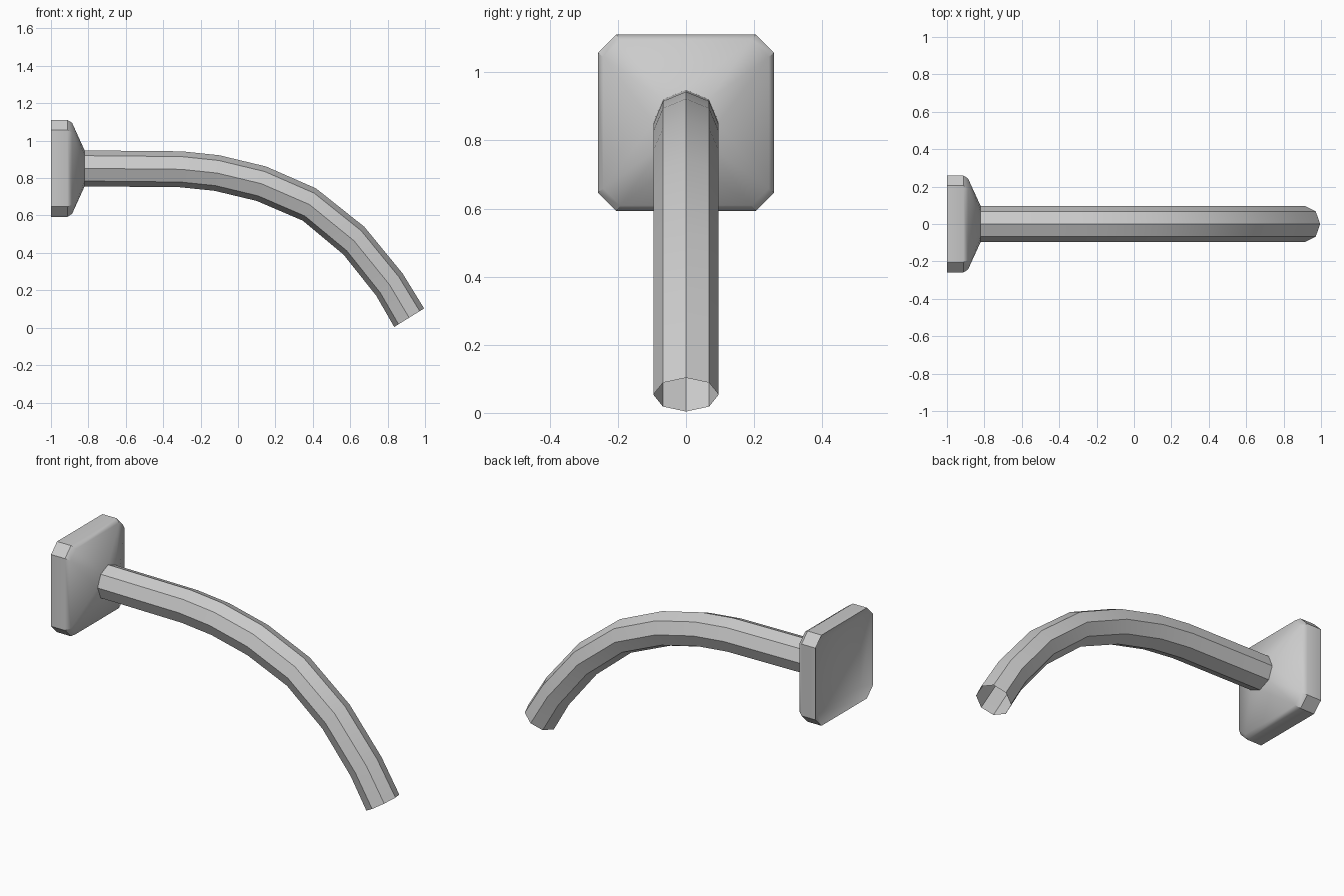
import bpy, bmesh, math
from mathutils import Vector

if "Cube" in bpy.data.objects:
    bpy.data.objects.remove(bpy.data.objects["Cube"])

CZ, R = 0.852, 0.096


def finish(name, bm, angle):
    bmesh.ops.recalc_face_normals(bm, faces=bm.faces)
    me = bpy.data.meshes.new(name)
    bm.to_mesh(me)
    bm.free()
    ob = bpy.data.objects.new(name, me)
    bpy.context.collection.objects.link(ob)
    bpy.ops.object.select_all(action='DESELECT')
    ob.select_set(True)
    bpy.context.view_layer.objects.active = ob
    bpy.ops.object.shade_smooth_by_angle(angle=math.radians(angle))


def bridge(bm, a, b):
    n = len(a)
    for i in range(n):
        j = (i + 1) % n
        bm.faces.new((a[i], a[j], b[j], b[i]))


# Curved eight-sided pipe, open at the tip: (top x, top z, bottom x, bottom z)
sections = [(-0.82, 0.948, -0.82, 0.756), (-0.30, 0.943, -0.31, 0.751),
            (-0.10, 0.922, -0.125, 0.732), (0.15, 0.862, 0.10, 0.678),
            (0.417, 0.745, 0.347, 0.572), (0.675, 0.54, 0.565, 0.39),
            (0.88, 0.29, 0.74, 0.17), (0.995, 0.103, 0.835, 0.004)]
bm = bmesh.new()
rings = []
for tx, tz, bx, bz in sections:
    top, bot = Vector((tx, 0, tz)), Vector((bx, 0, bz))
    mid, half = (top + bot) / 2, (top - bot) / 2
    rings.append([bm.verts.new(mid + half * math.cos(k * math.pi / 4)
                  + Vector((0, R * math.sin(k * math.pi / 4), 0))) for k in range(8)])
for a, b in zip(rings, rings[1:]):
    bridge(bm, a, b)
finish("curved_pipe", bm, 40)


# Square wall plate with cut corners, tapered front and recessed back
bm = bmesh.new()


def plate_ring(x, half, cut):
    s = half - cut
    pts = [(half, -s), (half, s), (s, half), (-s, half),
           (-half, s), (-half, -s), (-s, -half), (s, -half)]
    return [bm.verts.new((x, y, CZ + z)) for y, z in pts]


back = plate_ring(-1.0, 0.259, 0.054)
side = plate_ring(-0.912, 0.259, 0.054)
lip = plate_ring(-0.887, 0.243, 0.05)
bridge(bm, back, side)
bridge(bm, side, lip)
collar = [bm.verts.new((-0.82, R * math.cos(k * math.pi / 4),
                        CZ + R * math.sin(k * math.pi / 4))) for k in range(8)]
for q in range(4):
    a, b, c = lip[2 * q], lip[2 * q + 1], lip[(2 * q + 2) % 8]
    d0, ax, d1 = collar[2 * q - 1], collar[2 * q], collar[2 * q + 1]
    bm.faces.new((a, b, ax))
    bm.faces.new((a, ax, d0))
    bm.faces.new((b, d1, ax))
    bm.faces.new((b, c, d1))
# Recess walls slope in to a square panel
h = 0.2
panel = [bm.verts.new((-0.965, y, CZ + z)) for y, z in ((h, h), (-h, h), (-h, -h), (h, -h))]
bm.faces.new(panel)
for q in range(4):
    a, b, c = back[2 * q], back[2 * q + 1], back[(2 * q + 2) % 8]
    bm.faces.new((a, b, panel[q], panel[q - 1]))
    bm.faces.new((b, c, panel[q]))
finish("wall_plate", bm, 35)
